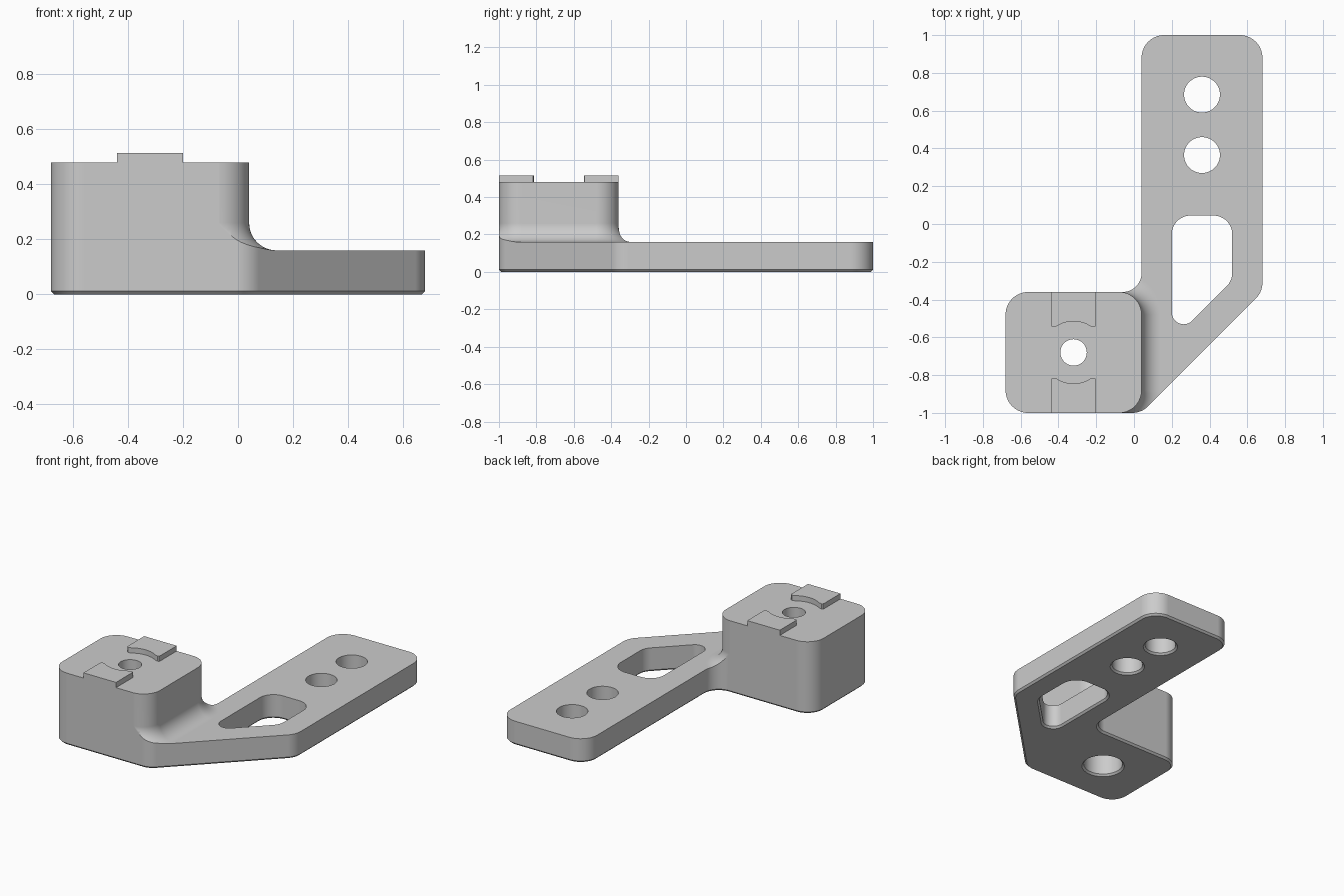
import bpy, bmesh
from math import sin, cos, tan, pi, sqrt, atan2
from mathutils import Vector

if "Cube" in bpy.data.objects:
    bpy.data.objects.remove(bpy.data.objects["Cube"])

grey = bpy.data.materials.new("plain grey")
grey.use_nodes = True
grey.diffuse_color = (0.6, 0.6, 0.6, 1)
grey.node_tree.nodes["Principled BSDF"].inputs["Base Color"].default_value = (0.6, 0.6, 0.6, 1)


def rounded(corners, steps=14):
    """Outline of a counter-clockwise polygon whose corners (x, y, r) are rounded."""
    out = []
    for i, (x, y, r) in enumerate(corners):
        p = Vector((x, y))
        a = (Vector(corners[i - 1][:2]) - p).normalized()
        b = (Vector(corners[(i + 1) % len(corners)][:2]) - p).normalized()
        half = a.angle(b) / 2
        centre = p + (a + b).normalized() * r / sin(half)
        start = p + a * r / tan(half) - centre
        end = p + b * r / tan(half) - centre
        a0 = atan2(start.y, start.x)
        sweep = (atan2(end.y, end.x) - a0 + pi) % (2 * pi) - pi
        for k in range(steps + 1):
            t = a0 + sweep * k / steps
            out.append(centre + r * Vector((cos(t), sin(t))))
    return out


def circle(x, y, r, n=64):
    return [Vector((x + r * cos(2 * pi * i / n), y + r * sin(2 * pi * i / n))) for i in range(n)]


def offset(outline, d):
    """Move every outline point outward by d along its mitred normal."""
    out = []
    for i, p in enumerate(outline):
        a = (p - outline[i - 1]).normalized()
        b = (outline[(i + 1) % len(outline)] - p).normalized()
        na, nb = Vector((a.y, -a.x)), Vector((b.y, -b.x))
        out.append(p + (na + nb) * d / (1 + na.dot(nb)))
    return out


def loft(name, outline, rings):
    """Solid through copies of the outline, one per (offset, height)."""
    bm = bmesh.new()
    loops = [[bm.verts.new((p.x, p.y, z)) for p in offset(outline, d)] for d, z in rings]
    n = len(outline)
    for low, high in zip(loops, loops[1:]):
        for i in range(n):
            j = (i + 1) % n
            bm.faces.new((low[i], low[j], high[j], high[i]))
    bm.faces.new(loops[0][::-1])
    bm.faces.new(loops[-1])
    bmesh.ops.recalc_face_normals(bm, faces=bm.faces)
    mesh = bpy.data.meshes.new(name)
    bm.to_mesh(mesh)
    bm.free()
    mesh.materials.append(grey)
    obj = bpy.data.objects.new(name, mesh)
    bpy.context.collection.objects.link(obj)
    return obj


def activate(obj):
    bpy.ops.object.select_all(action='DESELECT')
    obj.select_set(True)
    bpy.context.view_layer.objects.active = obj


def combine(obj, tool, operation):
    activate(obj)
    mod = obj.modifiers.new("cut", 'BOOLEAN')
    mod.operation, mod.object, mod.solver = operation, tool, 'EXACT'
    bpy.ops.object.modifier_apply(modifier=mod.name)
    bpy.data.objects.remove(tool)


def finish(obj):
    activate(obj)
    bpy.ops.object.shade_smooth_by_angle(angle=pi / 6)
    obj.modifiers.new("even shading", 'WEIGHTED_NORMAL').keep_sharp = True


plate_top, block_top, tab_top = 0.16, 0.48, 0.515
chamfer, fillet, corner = 0.012, 0.1, 0.12

# Bracket: full-height solid of the whole outline, chamfered underneath
bracket_outline = rounded([
    (-0.68, -1, corner), (0.04, -1, corner), (0.68, -0.36, corner), (0.68, 1, corner),
    (0.04, 1, corner), (0.04, -0.36, fillet), (-0.68, -0.36, corner)])
bracket = loft("bracket", bracket_outline, [(-chamfer, 0), (0, chamfer), (0, block_top)])

# Trim it to a thin arm and a raised block with a fillet at its foot
block_outline = rounded([(-0.68, -1, corner), (0.04, -1, corner),
                         (0.04, -0.36, corner), (-0.68, -0.36, corner)])
profile = [(2.5, -0.1), (2.5, plate_top)]
for k in range(13):
    t = pi / 2 * k / 12
    profile.append((fillet * (1 - sin(t)) + 0.0005, plate_top + fillet * (1 - cos(t))))
profile.append((0.0005, 0.6))
combine(bracket, loft("envelope", block_outline, profile), 'INTERSECT')

# Round holes and the slanted slot in the arm
slot_outline = rounded([(0.2, 0.045, 0.1), (0.2, -0.62, 0.063),
                        (0.52, -0.3, 0.1), (0.52, 0.045, 0.1)])
through = [(chamfer + 0.01, -0.01), (0, chamfer), (0, 0.6)]
for shape in (circle(0.36, 0.685, 0.095), circle(0.36, 0.365, 0.095), slot_outline):
    combine(bracket, loft("cutter", shape, through), 'DIFFERENCE')

# Stepped bolt hole through the block
hole_x, hole_y = -0.32, -0.68
bolt = [(chamfer + 0.01, -0.01), (0, chamfer), (0, 0.32), (-0.05, 0.32), (-0.05, 0.6)]
combine(bracket, loft("cutter", circle(hole_x, hole_y, 0.12), bolt), 'DIFFERENCE')
finish(bracket)

# Two locating tabs with a curved inner edge, mirrored about the bolt hole
radius = 0.165
half_edge = [(0.12, 0.32), (0.12, 0.147), (0.117, 0.138), (0.109, 0.134), (0.1, 0.136)]
arc = [(x, sqrt(radius ** 2 - x ** 2)) for x in [0.09 - 0.015 * k for k in range(13)]]
edge = half_edge + arc + [(-x, y) for x, y in reversed(half_edge)]
for name, side in (("back_tab", 1), ("front_tab", -1)):
    points = [Vector((hole_x + x, hole_y + side * y)) for x, y in edge]
    finish(loft(name, points, [(0, block_top), (0, tab_top)]))
